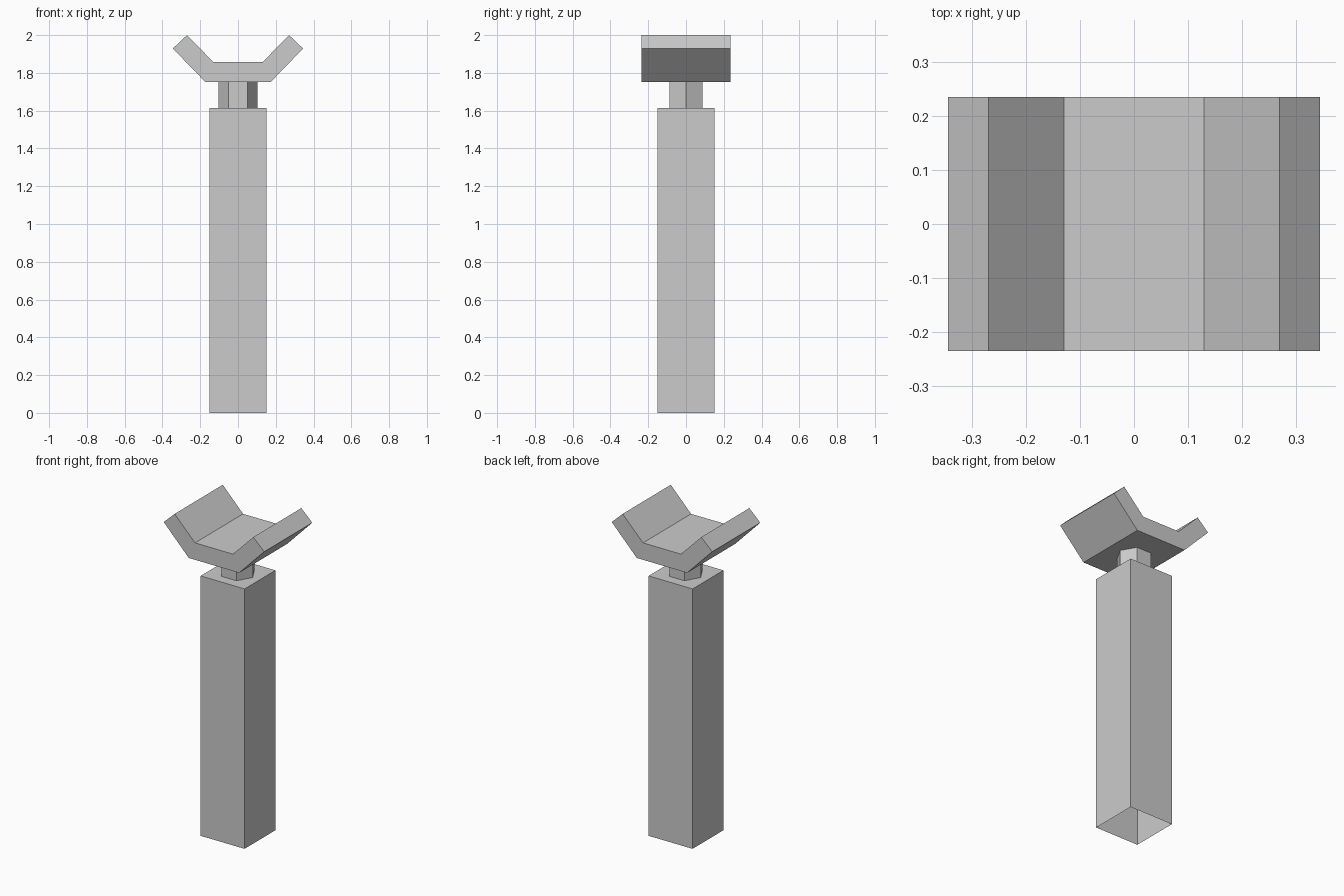
import bpy
import bmesh
import math

if "Cube" in bpy.data.objects:
    bpy.data.objects.remove(bpy.data.objects["Cube"])

GREY = (0.6, 0.6, 0.6, 1.0)
grey = bpy.data.materials.new("light_grey")
grey.use_nodes = True
grey.diffuse_color = GREY
grey.node_tree.nodes["Principled BSDF"].inputs["Base Color"].default_value = GREY


def add_part(name, bm):
    bmesh.ops.recalc_face_normals(bm, faces=bm.faces)
    mesh = bpy.data.meshes.new(name)
    bm.to_mesh(mesh)
    bm.free()
    mesh.materials.append(grey)
    obj = bpy.data.objects.new(name, mesh)
    bpy.context.collection.objects.link(obj)
    return obj


def extruded(points, direction, cap_start=True):
    """Extrude a closed outline of 3D points along a direction."""
    bm = bmesh.new()
    base = bm.faces.new([bm.verts.new(p) for p in points])
    geom = bmesh.ops.extrude_face_region(bm, geom=[base], use_keep_orig=True)["geom"]
    moved = [g for g in geom if isinstance(g, bmesh.types.BMVert)]
    bmesh.ops.translate(bm, verts=moved, vec=direction)
    if not cap_start:
        bmesh.ops.delete(bm, geom=[base], context="FACES_ONLY")
    return bm


def polygon(radius, sides, z, turn=0.0):
    angles = [turn + math.tau * i / sides for i in range(sides)]
    return [(radius * math.cos(a), radius * math.sin(a), z) for a in angles]


POST_HALF, POST_TOP = 0.151, 1.614
NECK_RADIUS, CRADLE_BOTTOM = 0.102, 1.752
CRADLE_HALF_DEPTH = 0.236

# Square post, hollow and open underneath
post_outline = polygon(POST_HALF * math.sqrt(2), 4, 0, math.pi / 4)
add_part("post", extruded(post_outline, (0, 0, POST_TOP), cap_start=False))

# Six-sided neck
neck_outline = polygon(NECK_RADIUS, 6, POST_TOP)
add_part("neck", extruded(neck_outline, (0, 0, CRADLE_BOTTOM - POST_TOP)))

# Cradle with two raised wings: half profile mirrored across the middle
half = [(0.173, CRADLE_BOTTOM), (0.345, 1.929), (0.27, 2.0), (0.13, 1.857)]
profile = half + [(-x, z) for x, z in reversed(half)]
cradle_outline = [(x, -CRADLE_HALF_DEPTH, z) for x, z in profile]
add_part("cradle", extruded(cradle_outline, (0, 2 * CRADLE_HALF_DEPTH, 0)))
